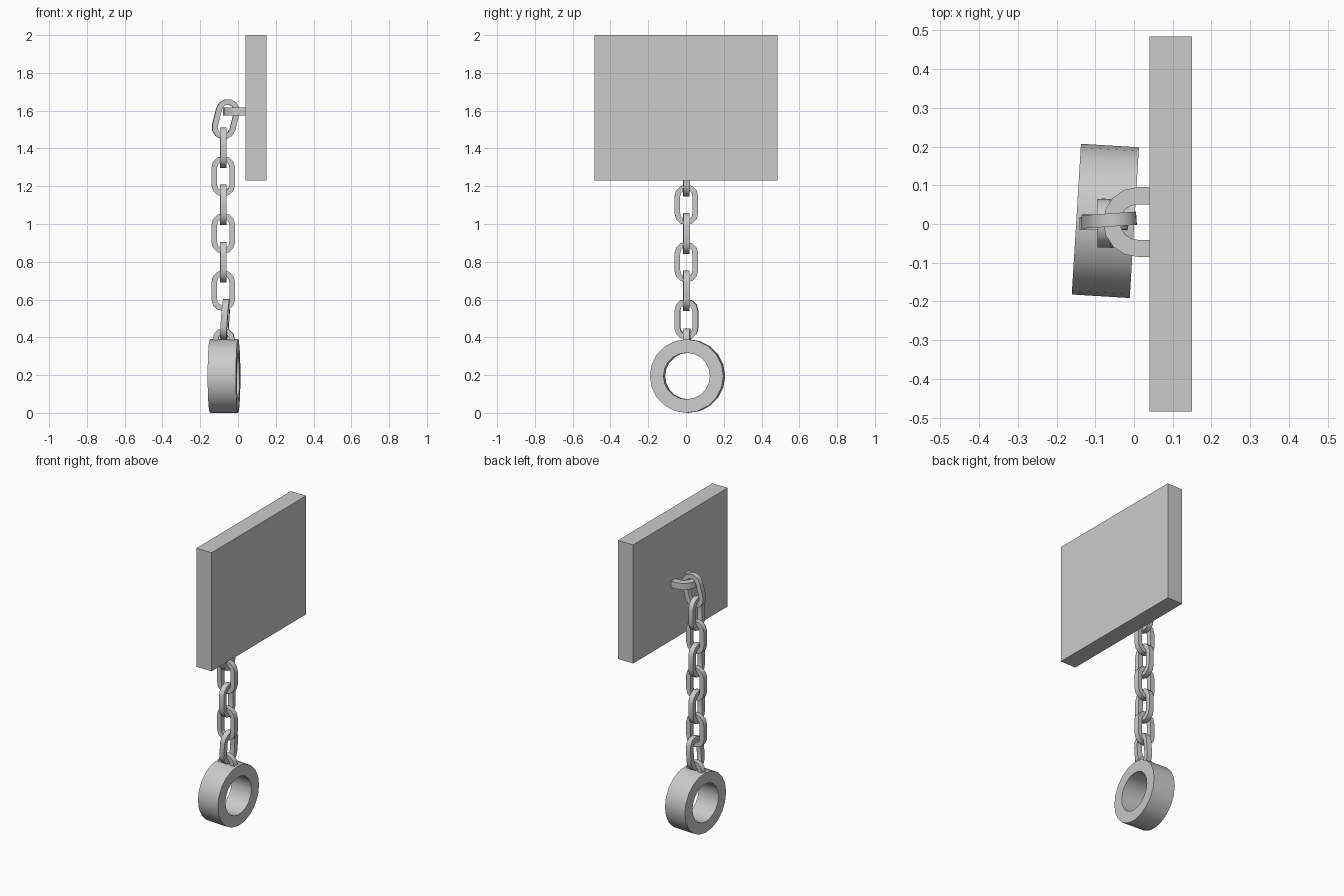
import bpy, bmesh
from math import sin, cos, pi, radians
from mathutils import Matrix, Vector

if "Cube" in bpy.data.objects:
    bpy.data.objects.remove(bpy.data.objects["Cube"])


def finish(name, bm, matrix):
    bmesh.ops.recalc_face_normals(bm, faces=bm.faces)
    me = bpy.data.meshes.new(name)
    bm.to_mesh(me)
    bm.free()
    ob = bpy.data.objects.new(name, me)
    bpy.context.collection.objects.link(ob)
    ob.matrix_world = matrix
    bpy.ops.object.select_all(action='DESELECT')
    ob.select_set(True)
    bpy.context.view_layer.objects.active = ob
    bpy.ops.object.shade_smooth_by_angle(angle=radians(35))
    return ob


def place(loc, rx=0, ry=0, rz=0):
    return (Matrix.Translation(loc) @ Matrix.Rotation(radians(rz), 4, 'Z')
            @ Matrix.Rotation(radians(ry), 4, 'Y') @ Matrix.Rotation(radians(rx), 4, 'X'))


def band(name, outer, inner, depth, matrix, closed=True):
    """Rectangular bar between an outer and inner outline in the local XZ plane."""
    bm = bmesh.new()
    d = depth / 2
    rings = []
    for (ox, oz), (ix, iz) in zip(outer, inner):
        rings.append([bm.verts.new(c) for c in
                      ((ox, -d, oz), (ox, d, oz), (ix, d, iz), (ix, -d, iz))])
    n = len(rings)
    for i in range(n if closed else n - 1):
        a, b = rings[i], rings[(i + 1) % n]
        for k in range(4):
            bm.faces.new((a[k], a[(k + 1) % 4], b[(k + 1) % 4], b[k]))
    if not closed:
        bm.faces.new(rings[0])
        bm.faces.new(rings[-1])
    return finish(name, bm, matrix)


def arc(r, start, end, n, dz=0.0):
    return [(r * cos(start + (end - start) * i / n),
             dz + r * sin(start + (end - start) * i / n)) for i in range(n + 1)]


def oval(r, h, n=6):
    return arc(r, 0, pi, n, h) + arc(r, pi, 2 * pi, n, -h)


def arch(r, leg, n):
    return [(r, -leg)] + arc(r, 0, pi, n) + [(-r, -leg)]


# wall plate
bm = bmesh.new()
bmesh.ops.create_cube(bm, size=1)
bmesh.ops.scale(bm, vec=(0.11, 0.97, 0.77), verts=bm.verts)
finish("wall_plate", bm, Matrix.Translation((0.095, 0, 1.615)))

# wall staple: arch lying flat, opening into the plate
m = Matrix(((0, 0, -1, 0.01), (1, 0, 0, 0.005), (0, -1, 0, 1.595), (0, 0, 0, 1)))
band("wall_staple", arch(0.09, 0.035, 8), arch(0.046, 0.035, 8), 0.042, m, False)

# chain links, alternating by a quarter turn; the first leans on the staple
R, r, H, T = 0.0625, 0.033, 0.045, 0.034
band("chain_link_1", oval(R, H), oval(r, H), T, place((-0.065, 0.01, 1.555), ry=14, rz=4))
for i in range(1, 8):
    turn = 90 if i % 2 else 0
    x, tilt = -0.078, 0
    if i == 7:
        x, turn, tilt = -0.068, 84, 4
    band(f"chain_link_{i + 1}", oval(R, H), oval(r, H), T,
         place((x, 0.002, 1.556 - 0.1515 * i), rz=turn + 1, rx=tilt))

# loop on top of the shackle
band("shackle_loop", arch(0.058, 0.03, 6), arch(0.029, 0.03, 6), T,
     place((-0.075, 0.005, 0.39), rz=-4), False)

# shackle ring, axis along x
N = 20
full = lambda rad: arc(rad, 0, 2 * pi, N)[:-1]
band("shackle_ring", full(0.195), full(0.123), 0.15,
     place((-0.074, 0.008, 0.195), rz=86.5))
